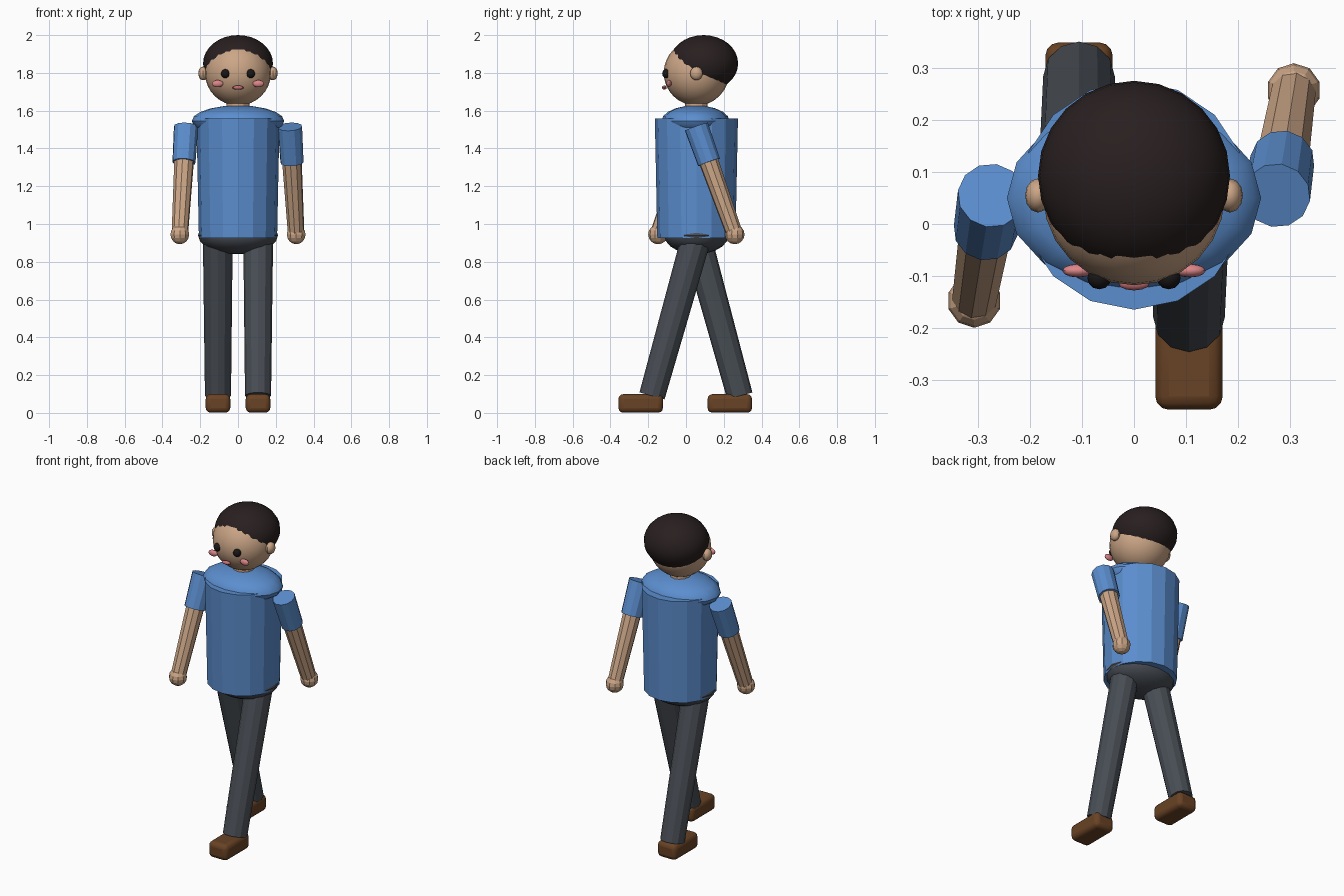
import bpy
import math
from mathutils import Vector

cube = bpy.data.objects.get("Cube")
if cube:
    bpy.data.objects.remove(cube, do_unlink=True)


def material(name, rgb):
    mat = bpy.data.materials.new(name)
    mat.use_nodes = True
    mat.diffuse_color = (*rgb, 1)
    mat.node_tree.nodes["Principled BSDF"].inputs["Base Color"].default_value = (*rgb, 1)
    return mat


SHIRT = material("shirt blue", (0.105, 0.27, 0.62))
TROUSERS = material("trouser grey", (0.065, 0.075, 0.09))
SKIN = material("skin", (0.60, 0.38, 0.24))
HAIR = material("hair dark brown", (0.022, 0.014, 0.014))
SHOE = material("shoe brown", (0.14, 0.055, 0.018))
EYE = material("eye black", (0.010, 0.008, 0.008))
CHEEK = material("cheek pink", (0.72, 0.24, 0.25))
MOUTH = material("mouth red", (0.56, 0.16, 0.17))


def finish(name, mat, smooth):
    obj = bpy.context.object
    obj.name = name
    obj.data.materials.append(mat)
    if smooth:
        bpy.ops.object.shade_smooth_by_angle(angle=math.radians(32))
    return obj


def ellipsoid(name, mat, center, radii, segments=16, rings=10, smooth=True):
    bpy.ops.mesh.primitive_uv_sphere_add(segments=segments, ring_count=rings, radius=1, location=center)
    bpy.context.object.scale = radii
    bpy.ops.object.transform_apply(location=False, rotation=False, scale=True)
    return finish(name, mat, smooth)


def limb(name, mat, start, end, r_start, r_end, sides=12, smooth=False):
    """Tapered cylinder between two points."""
    a, b = Vector(start), Vector(end)
    axis = b - a
    bpy.ops.mesh.primitive_cone_add(vertices=sides, radius1=r_start, radius2=r_end, depth=axis.length,
                                    location=(a + b) / 2, rotation=axis.to_track_quat("Z", "Y").to_euler())
    return finish(name, mat, smooth)


def shoe(name, center, size):
    bpy.ops.mesh.primitive_cube_add(size=1, location=center)
    obj = bpy.context.object
    obj.scale = size
    bpy.ops.object.transform_apply(location=False, rotation=False, scale=True)
    bevel = obj.modifiers.new("rounded edges", "BEVEL")
    bevel.width = 0.026
    bevel.segments = 3
    finish(name, SHOE, True)


MID = 0.055  # depth of the body's axis

# Torso, shoulders, hips and neck
limb("torso", SHIRT, (0, MID, 0.925), (0, MID, 1.558), 0.207, 0.22, 16)
ellipsoid("shoulders", SHIRT, (0, MID - 0.005, 1.545), (0.245, 0.18, 0.083))
ellipsoid("hips", TROUSERS, (0, MID, 0.94), (0.212, 0.17, 0.10))
limb("neck", SKIN, (0, MID, 1.56), (0, MID, 1.68), 0.06, 0.06)

# Head and hair
ellipsoid("head", SKIN, (0, MID, 1.80), (0.175, 0.173, 0.173), 24, 16)
ellipsoid("hair", HAIR, (0, 0.093, 1.85), (0.185, 0.183, 0.15), 24, 16)
ellipsoid("mouth", MOUTH, (0, -0.115, 1.722), (0.03, 0.013, 0.011), 12, 8)

# Paired parts: the two sides stride in opposite directions
for label, side in (("left", 1), ("right", -1)):
    ellipsoid(label + "_ear", SKIN, (side * 0.185, MID, 1.797), (0.025, 0.033, 0.036), 12, 8)
    ellipsoid(label + "_eye", EYE, (side * 0.067, -0.104, 1.796), (0.023, 0.022, 0.024), 12, 8)
    ellipsoid(label + "_cheek", CHEEK, (side * 0.108, -0.09, 1.743), (0.03, 0.013, 0.019), 12, 8)

    # Arm swings from the shoulder; the sleeve covers its upper third
    shoulder = Vector((side * 0.275, MID, 1.515))
    hand = Vector((side * 0.308, MID + side * 0.203, 0.945))
    cuff = shoulder.lerp(hand, 0.33)
    limb(label + "_sleeve", SHIRT, shoulder, cuff, 0.065, 0.062)
    limb(label + "_forearm", SKIN, shoulder.lerp(hand, 0.2), hand, 0.054, 0.044, 10)
    ellipsoid(label + "_hand", SKIN, hand, (0.052, 0.052, 0.052), 10, 8, False)

    # Leg and shoe
    ankle_y = -0.18 if side > 0 else 0.285
    limb(label + "_leg", TROUSERS, (side * 0.107, MID, 0.93), (side * 0.106, ankle_y, 0.09), 0.079, 0.069)
    shoe_y = -0.24 if side > 0 else 0.232
    shoe(label + "_shoe", (side * 0.106, shoe_y, 0.05), (0.13, 0.236, 0.098))
